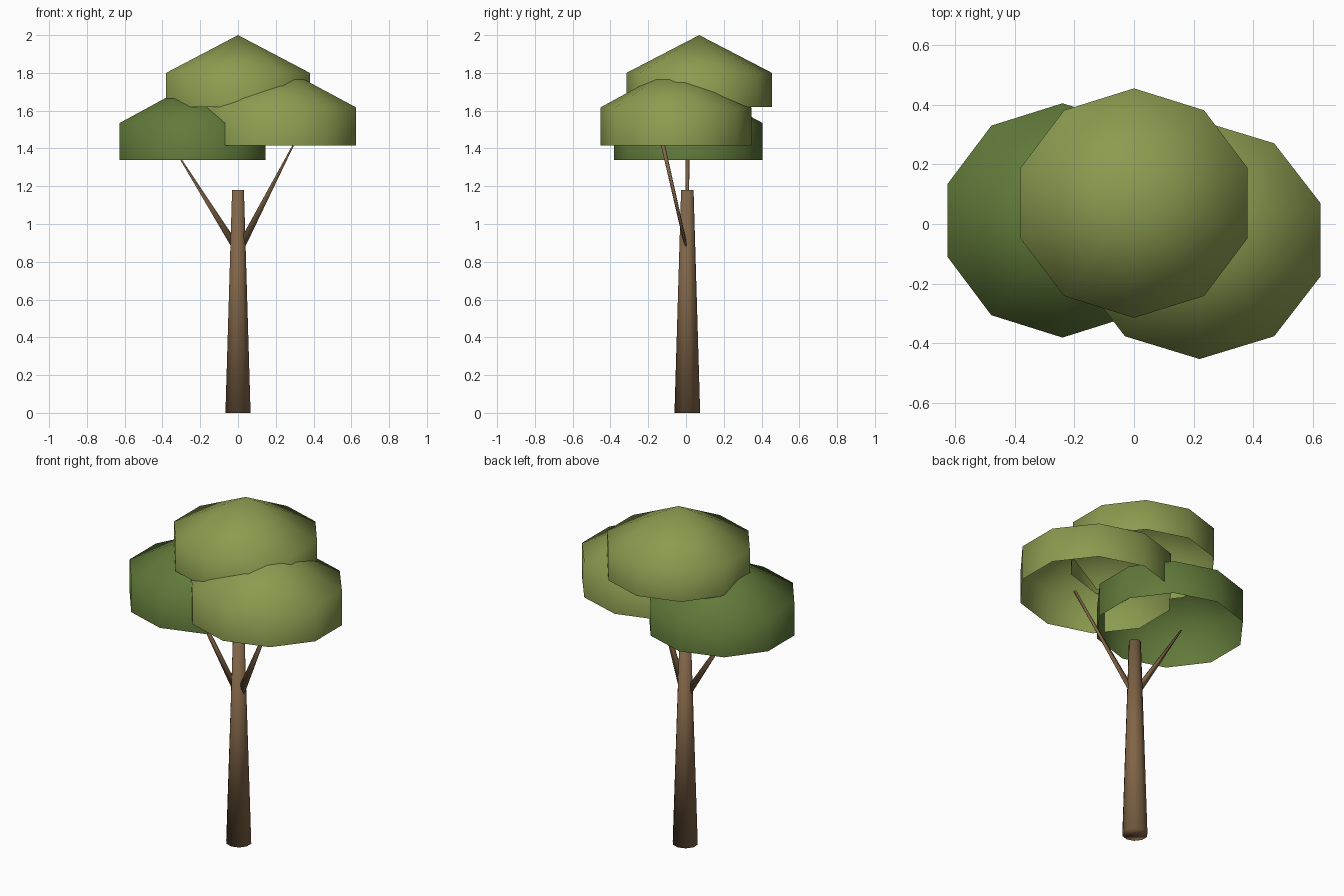
import bpy
import bmesh
from math import sin, cos, pi

cube = bpy.data.objects.get("Cube")
if cube:
    bpy.data.objects.remove(cube, do_unlink=True)


def make_material(name, rgb):
    mat = bpy.data.materials.new(name)
    mat.use_nodes = True
    color = (*rgb, 1.0)
    mat.diffuse_color = color
    bsdf = mat.node_tree.nodes["Principled BSDF"]
    bsdf.inputs["Base Color"].default_value = color
    bsdf.inputs["Roughness"].default_value = 0.9
    return mat


bark = make_material("brown_bark", (0.22, 0.13, 0.063))
light_leaf = make_material("light_green_leaves", (0.26, 0.33, 0.08))
dark_leaf = make_material("dark_green_leaves", (0.12, 0.195, 0.042))


def loft(name, rings, sides, mat, cap_bottom=True, apex=None):
    """Skin horizontal elliptical rings (centre, rx, ry), closed by a cap or an apex."""
    bm = bmesh.new()
    loops = []
    for (cx, cy, cz), rx, ry in rings:
        angles = [pi / 2 + 2 * pi * i / sides for i in range(sides)]
        loops.append([bm.verts.new((cx + rx * cos(a), cy + ry * sin(a), cz))
                      for a in angles])
    for low, high in zip(loops, loops[1:]):
        for i in range(sides):
            j = (i + 1) % sides
            bm.faces.new((low[i], low[j], high[j], high[i]))
    top = loops[-1]
    if apex:
        tip = bm.verts.new(apex)
        for i in range(sides):
            bm.faces.new((top[i], top[(i + 1) % sides], tip))
    else:
        bm.faces.new(top)
    if cap_bottom:
        bm.faces.new(loops[0][::-1])
    for face in bm.faces:
        face.smooth = True
    mesh = bpy.data.meshes.new(name)
    bm.to_mesh(mesh)
    bm.free()
    mesh.materials.append(mat)
    obj = bpy.data.objects.new(name, mesh)
    bpy.context.collection.objects.link(obj)
    return obj


def canopy(name, x, y, rx, ry, bottom, rim, peak, mat):
    """Hollow leaf cap: straight wall under a shallow cone, open below."""
    loft(name, [((x, y, bottom), rx, ry), ((x, y, rim), rx, ry)], 10, mat,
         cap_bottom=False, apex=(x, y, peak))


def branch(name, start, tip):
    """Blade-like limb, deep at the trunk and thin at the tip."""
    loft(name, [(start, 0.028, 0.008), (tip, 0.004, 0.011)], 6, bark)


# Trunk
loft("trunk", [((0, 0.007, 0), 0.07, 0.068), ((0, 0.007, 1.18), 0.033, 0.033)],
     10, bark)

# Branches
branch("left_branch", (0, 0.007, 0.85), (0.304, -0.127, 1.44))
branch("right_branch", (0, 0.007, 0.86), (-0.32, 0.007, 1.37))

# Leaf canopies
canopy("top_canopy", 0, 0.07, 0.4, 0.385, 1.62, 1.8, 2.0, light_leaf)
canopy("left_canopy", 0.22, -0.053, 0.426, 0.4, 1.415, 1.617, 1.835, light_leaf)
canopy("right_canopy", -0.24, 0.012, 0.406, 0.393, 1.34, 1.535, 1.745, dark_leaf)
